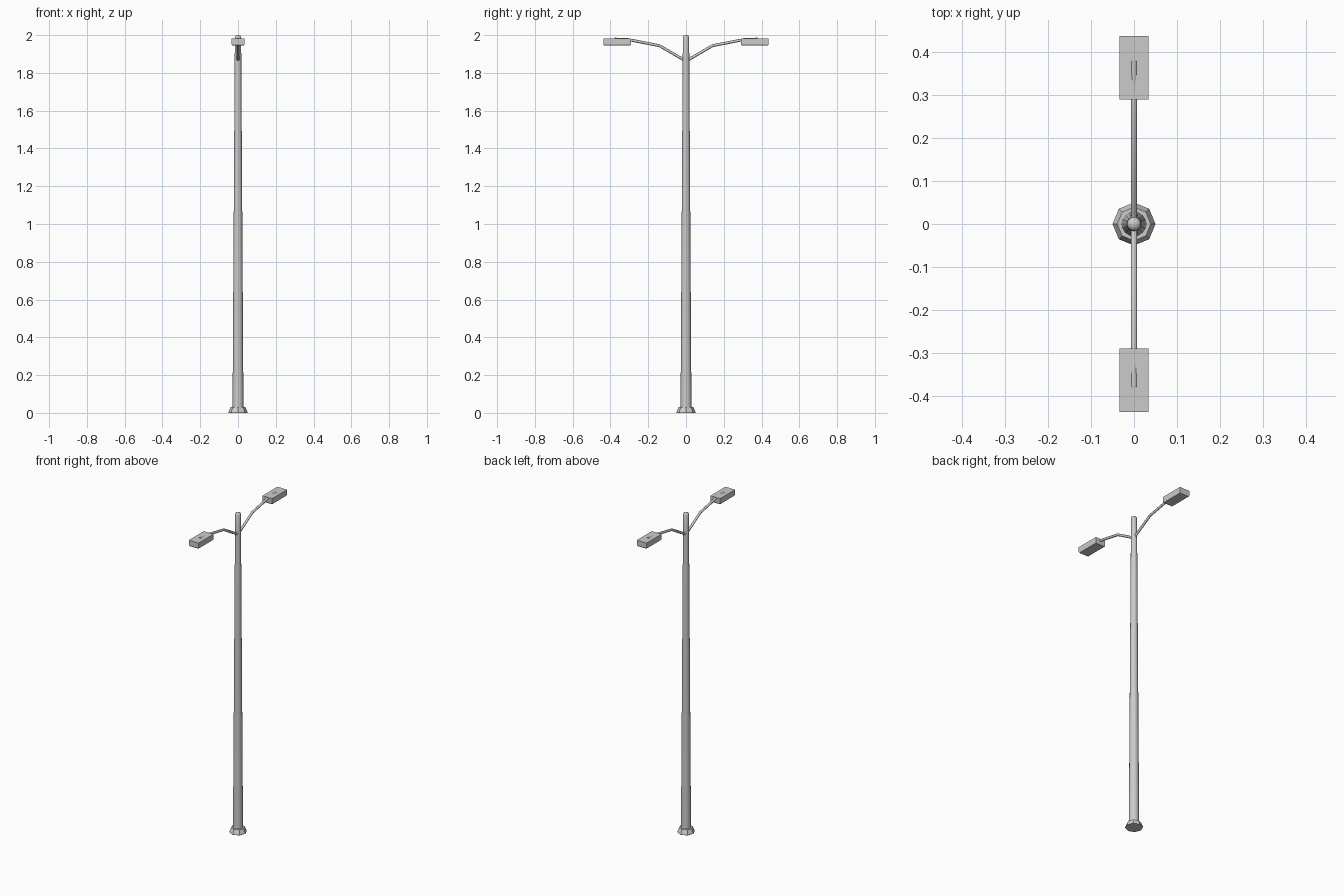
import bpy, bmesh, math
from mathutils import Vector

if "Cube" in bpy.data.objects:
    bpy.data.objects.remove(bpy.data.objects["Cube"])


def make_object(name, bm, smooth=False):
    bmesh.ops.recalc_face_normals(bm, faces=bm.faces)
    mesh = bpy.data.meshes.new(name)
    bm.to_mesh(mesh)
    bm.free()
    ob = bpy.data.objects.new(name, mesh)
    bpy.context.collection.objects.link(ob)
    if smooth:
        bpy.ops.object.select_all(action='DESELECT')
        ob.select_set(True)
        bpy.context.view_layer.objects.active = ob
        bpy.ops.object.shade_smooth_by_angle(angle=math.radians(50))
    return ob


def skin(rings):
    """Closed surface through a list of point rings."""
    bm = bmesh.new()
    loops = [[bm.verts.new(p) for p in ring] for ring in rings]
    n = len(loops[0])
    for a, b in zip(loops, loops[1:]):
        for i in range(n):
            j = (i + 1) % n
            bm.faces.new((a[i], a[j], b[j], b[i]))
    bm.faces.new(loops[0][::-1])
    bm.faces.new(loops[-1])
    return bm


def lathe(profile, sides):
    return skin([[(r * math.cos(2 * math.pi * i / sides),
                   r * math.sin(2 * math.pi * i / sides), z)
                  for i in range(sides)] for r, z in profile])


def tube(path, radius, sides=8):
    """Mitred tube along a path in the YZ plane."""
    pts = [Vector((0, y, z)) for y, z in path]
    rings = []
    for k, p in enumerate(pts):
        d = (pts[min(k + 1, len(pts) - 1)] - pts[max(k - 1, 0)]).normalized()
        up = Vector((0, -d.z, d.y))
        rings.append([p + radius * (Vector((math.cos(t), 0, 0)) + up * math.sin(t))
                      for t in (2 * math.pi * i / sides for i in range(sides))])
    return skin(rings)


# Flared octagonal foot
make_object("base", lathe([(0.05, 0), (0.05, 0.005), (0.039, 0.03)], 8))

# Tapered pole with rounded cap
make_object("pole", lathe([(0.029, 0.02), (0.0175, 1.87), (0.0165, 1.988),
                           (0.013, 1.996), (0.006, 2.0)], 16), smooth=True)

# Mirrored arms and box lamp heads
for side, s in (("front", -1), ("back", 1)):
    path = [(0.0, 1.863), (0.022, 1.875), (0.14, 1.944), (0.305, 1.976), (0.38, 1.979)]
    make_object(side + "_arm", tube([(s * y, z) for y, z in path], 0.0075), smooth=True)

    def box_ring(z, inset):
        w, a, b = 0.034 - inset, 0.29 + inset, 0.438 - inset
        return [(-w, s * a, z), (w, s * a, z), (w, s * b, z), (-w, s * b, z)]
    make_object(side + "_lamp", skin([box_ring(1.946, 0.003), box_ring(1.953, 0),
                                      box_ring(1.983, 0)]))
